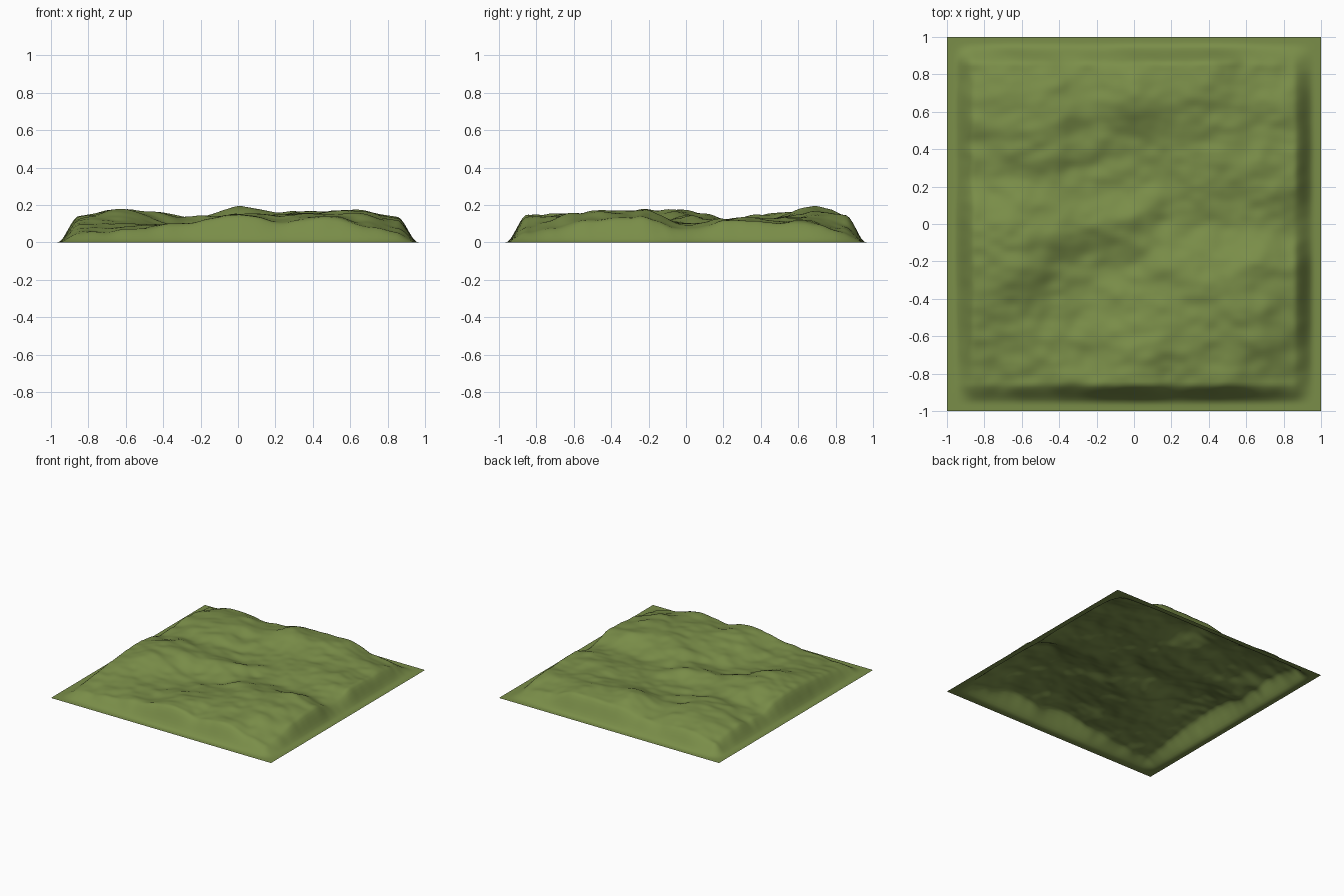
import bpy
import bmesh
import math
from mathutils import Vector, noise

if "Cube" in bpy.data.objects:
    bpy.data.objects.remove(bpy.data.objects["Cube"])

# Broad height map in thousandths of a unit, rows from front (y=-0.88) to back
STEP, START = 0.22, -0.88
HEIGHTS = [
    [45, 65, 78, 108, 145, 117, 127, 98, 50],
    [78, 88, 85, 105, 140, 143, 143, 138, 92],
    [105, 122, 85, 88, 122, 155, 160, 160, 122],
    [130, 175, 130, 80, 98, 140, 152, 160, 130],
    [132, 175, 152, 135, 135, 100, 100, 105, 78],
    [88, 115, 118, 102, 100, 112, 122, 122, 118],
    [98, 135, 148, 105, 110, 125, 130, 125, 110],
    [105, 140, 160, 130, 188, 165, 142, 122, 100],
    [60, 108, 95, 85, 140, 135, 138, 75, 40],
]

# Small ledges dropping away toward the front right: x, y, strength
LEDGES = [(-.33, .37, 1), (-.18, .36, .7), (-.1, .2, .8), (0, .61, .7), (.05, .02, 1),
          (-.16, -.05, .7), (-.38, -.12, 1), (-.5, -.33, .6), (.14, -.31, .8),
          (.1, -.74, .6), (.65, -.68, .9), (-.45, .68, .6)]


def spline(values, t):
    """Catmull-Rom through evenly spaced values."""
    n = len(values) - 1
    t = min(max(t, 0.0), n - 1e-6)
    i = int(t)
    f = t - i
    a, b, c, d = (values[min(max(k, 0), n)] for k in range(i - 1, i + 3))
    return b + 0.5 * f * (c - a + f * (2*a - 5*b + 4*c - d + f * (3*(b - c) + d - a)))


def ledges(x, y):
    """Raise the back left and lower the front right of every ledge."""
    total = 0.0
    for lx, ly, s in LEDGES:
        dx, dy = (x - lx) / 0.075, (y - ly) / 0.06
        total += s * (0.8 * dy - 0.6 * dx) * math.exp(-0.5 * (dx * dx + dy * dy))
    return 0.014 * total


def edge_fade(v):
    """1 inside, easing to 0 at the flat border."""
    t = min(max((0.965 - abs(v)) / 0.115, 0.0), 1.0)
    return t * t * (3 - 2 * t)


def height(x, y):
    u, v = (x - START) / STEP, (y - START) / STEP
    base = spline([spline(row, u) for row in HEIGHTS], v) / 1000
    detail = 0.016 * noise.fractal(Vector((x * 6, y * 8, 3.7)), 1.2, 2.0, 2)
    return max(base + detail + ledges(x, y), 0.02) * edge_fade(x) * edge_fade(y)


# Terrain: one open sheet, displaced and smooth shaded
bm = bmesh.new()
bmesh.ops.create_grid(bm, x_segments=128, y_segments=128, size=1.0)
for vert in bm.verts:
    vert.co.z = height(vert.co.x, vert.co.y)
for face in bm.faces:
    face.smooth = True
mesh = bpy.data.meshes.new("terrain")
bm.to_mesh(mesh)
bm.free()

# Grass colour
grass = bpy.data.materials.new("grass_green")
grass.diffuse_color = (0.195, 0.27, 0.066, 1.0)
grass.use_nodes = True
grass.node_tree.nodes["Principled BSDF"].inputs["Base Color"].default_value = grass.diffuse_color
mesh.materials.append(grass)
bpy.context.collection.objects.link(bpy.data.objects.new("terrain", mesh))
